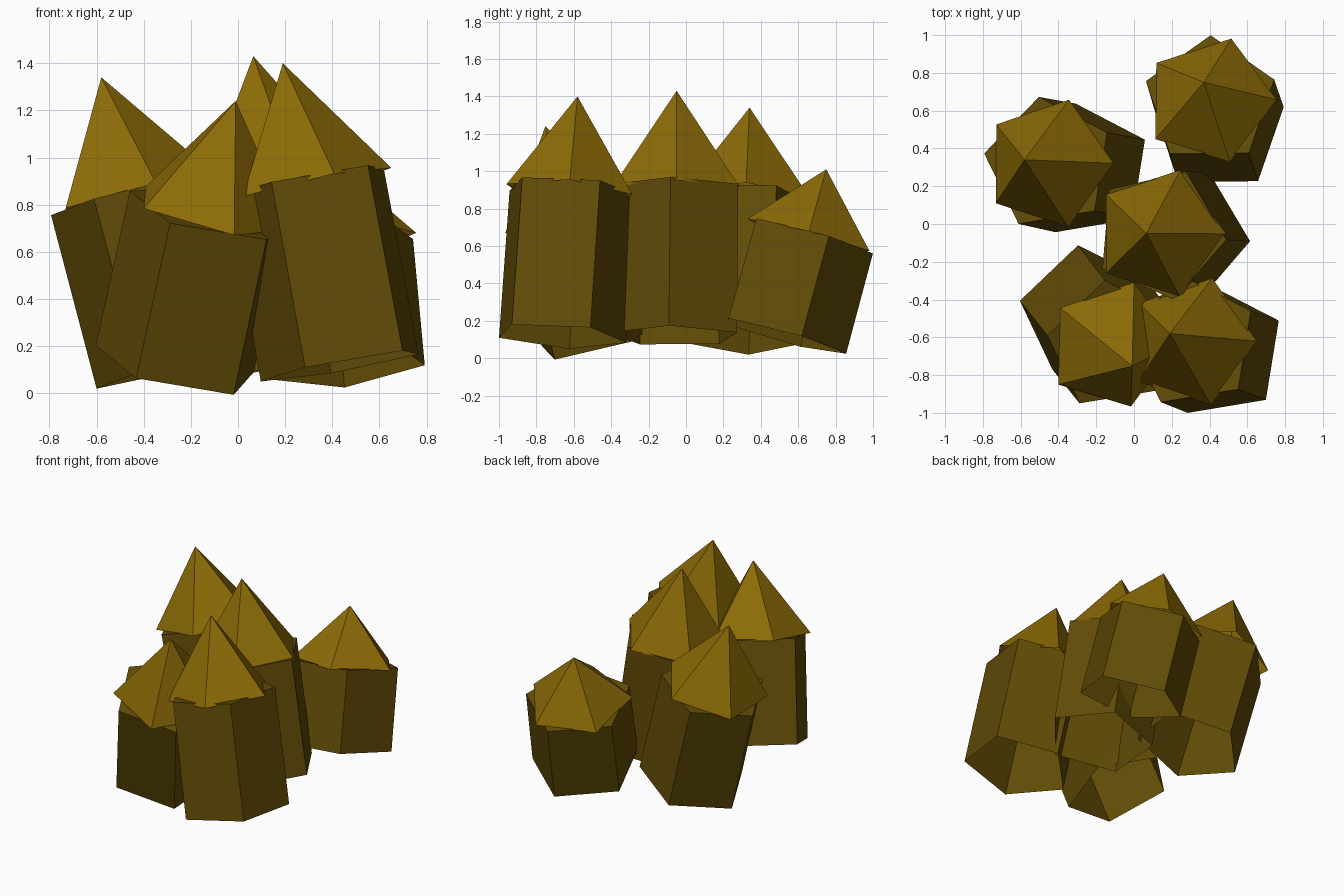
import bpy, math
from mathutils import Vector

if "Cube" in bpy.data.objects:
    bpy.data.objects.remove(bpy.data.objects["Cube"])


def material(name, color):
    mat = bpy.data.materials.new(name)
    mat.diffuse_color = (*color, 1)
    mat.use_nodes = True
    mat.node_tree.nodes["Principled BSDF"].inputs["Base Color"].default_value = mat.diffuse_color
    return mat


cap_gold = material("cap_gold", (0.265, 0.147, 0.002))
shaft_brown = material("shaft_brown", (0.121, 0.072, 0.002))


def ring(center, axis, radius, start):
    """Five points around an axis."""
    turn = Vector((0, 0, 1)).rotation_difference(axis)
    angles = [math.radians(start + 72 * k) for k in range(5)]
    return [center + turn @ Vector((radius * math.cos(a), radius * math.sin(a), 0)) for a in angles]


def add_mesh(name, verts, faces, mat):
    mesh = bpy.data.meshes.new(name)
    mesh.from_pydata([tuple(v) for v in verts], [], faces)
    mesh.materials.append(mat)
    bpy.context.collection.objects.link(bpy.data.objects.new(name, mesh))


def crystal(name, base, top, tip, twist, drop=0.0):
    base, top, tip = Vector(base), Vector(top), Vector(tip)
    # leaning five-sided shaft, open underneath
    axis = top - base
    verts = ring(base, axis, 0.362, twist) + ring(top, axis, 0.358, twist)
    sides = [(k, (k + 1) % 5, (k + 1) % 5 + 5, k + 5) for k in range(5)]
    add_mesh(name + "_shaft", verts, sides + [(5, 6, 7, 8, 9)], shaft_brown)
    # pointed open cap, turned against the shaft
    rim = top - Vector((0, 0, drop))
    verts = ring(rim, tip - rim, 0.355, 0) + [tip]
    add_mesh(name + "_cap", verts, [(k, (k + 1) % 5, 5) for k in range(5)], cap_gold)


crystal("left_crystal", (-0.255, 0.28, 0.115), (-0.452, 0.32, 0.85), (-0.58, 0.34, 1.34), 27)
crystal("center_crystal", (0.258, -0.06, 0.12), (0.136, -0.052, 0.915), (0.065, -0.05, 1.43), -5, 0.01)
crystal("front_right_crystal", (0.448, -0.677, 0.118), (0.304, -0.624, 0.905), (0.19, -0.58, 1.40), 27, 0.025)
crystal("front_left_crystal", (-0.257, -0.457, 0.113), (-0.115, -0.64, 0.77), (-0.01, -0.752, 1.24), 26)
crystal("back_right_crystal", (0.448, 0.507, 0.12), (0.402, 0.654, 0.655), (0.37, 0.75, 1.01), 18, 0.005)
